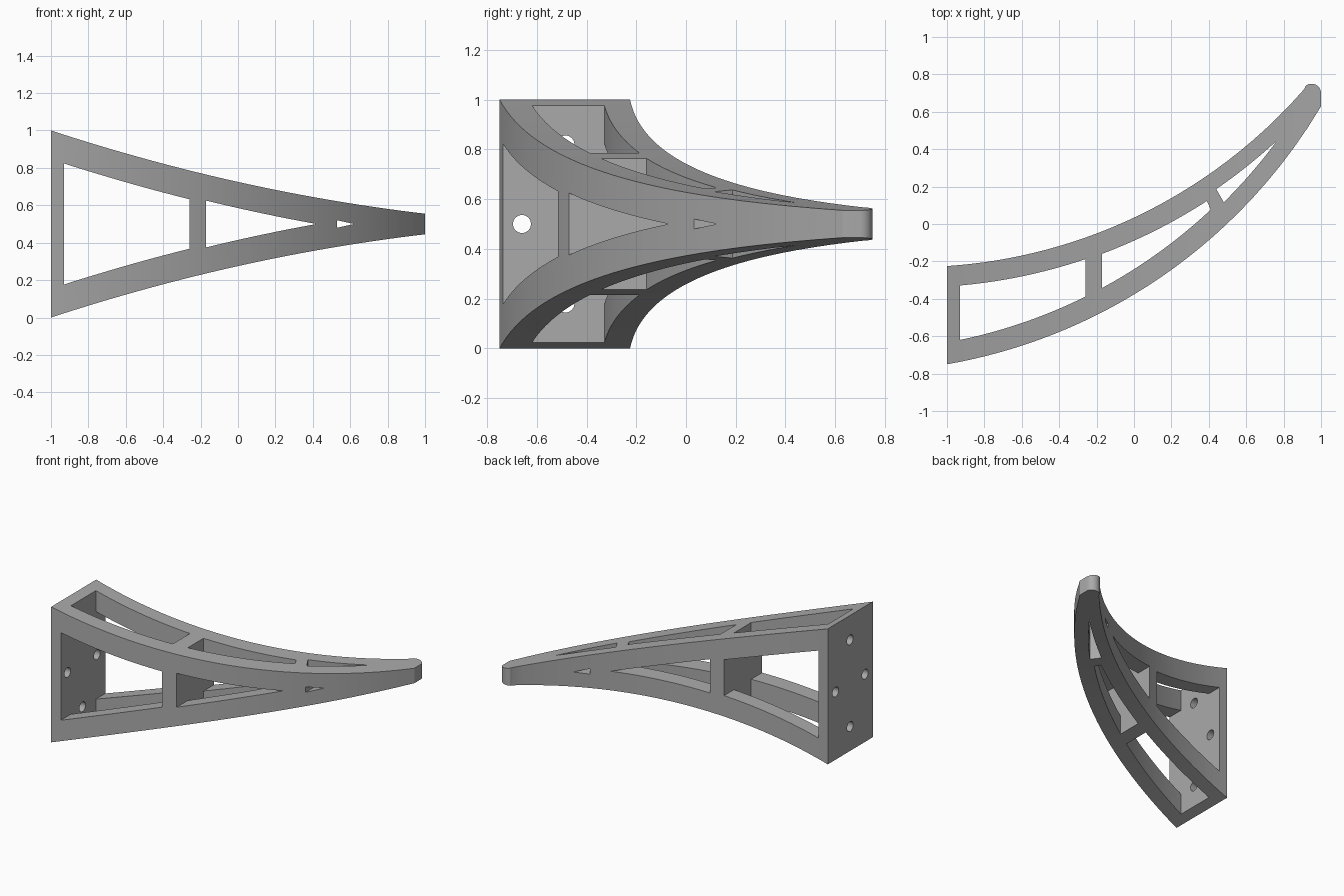
import bpy, bmesh
from math import sqrt, sin, cos, pi, radians
from mathutils import Vector

old = bpy.data.objects.get("Cube")
if old:
    bpy.data.objects.remove(old, do_unlink=True)

steel = bpy.data.materials.new("grey")
steel.use_nodes = True
grey = (0.4, 0.4, 0.4, 1)
steel.diffuse_color = grey
steel.node_tree.nodes["Principled BSDF"].inputs["Base Color"].default_value = grey

FRONT, BACK = (-1.498, 2.112), (-1.185, 2.55)   # centres of the two long arcs


def spread(a, b, n=28):
    return [a + (b - a) * i / n for i in range(n + 1)]


def arc(centre, radius, a, b):
    """Lower side of a circle between two x positions."""
    return [(x, centre[1] - sqrt(radius ** 2 - (x - centre[0]) ** 2)) for x in spread(a, b)]


def edge(drop, a, b):
    """Upper side outline of the taper, lowered by drop."""
    return [(x, 0.725 - 0.2225 * x + 0.0525 * x * x - drop) for x in spread(a, b)]


def mirrored(top):
    """Close a top edge with its reflection in the middle height."""
    low = [(x, 1 - z) for x, z in reversed(top)]
    if abs(top[-1][1] - 0.5) < 1e-5:
        low = low[1:]
    return top + low


def prisms(name, profiles, place, lo, hi):
    """Extrude closed profiles; place maps (u, v, depth) to x, y, z."""
    bm = bmesh.new()
    for pts in profiles:
        base = bm.faces.new([bm.verts.new(place(u, v, lo)) for u, v in pts])
        ext = bmesh.ops.extrude_face_region(bm, geom=[base])
        verts = [g for g in ext["geom"] if isinstance(g, bmesh.types.BMVert)]
        bmesh.ops.translate(bm, verts=verts, vec=Vector(place(0, 0, hi)) - Vector(place(0, 0, lo)))
    bmesh.ops.recalc_face_normals(bm, faces=bm.faces)
    mesh = bpy.data.meshes.new(name)
    bm.to_mesh(mesh)
    bm.free()
    mesh.materials.append(steel)
    obj = bpy.data.objects.new(name, mesh)
    bpy.context.collection.objects.link(obj)
    return obj


def along_z(u, v, d):
    return (u, v, d)


def along_y(u, v, d):
    return (u, d, v)


def along_x(u, v, d):
    return (d, u, v)


# Curved arm with a rounded tip
tip = [(0.95 + 0.05 * cos(radians(t)), 0.70 + 0.05 * sin(radians(t))) for t in range(0, 140, 12)]
plan = arc(FRONT, 2.905, -1, 1) + tip + arc(BACK, 2.781, 0.912, -1)
bracket = prisms("curved_bracket", [plan], along_z, -0.2, 1.2)

# Taper towards the tip
taper = prisms("taper_cutter", [mirrored(edge(0, -1.1, 1.1))], along_y, -2, 2)

# Windows through the height
bays = [(-0.93, -0.26, -0.93, -0.26, 2.79, 2.89),
        (-0.17, 0.41, -0.17, 0.39, 2.79, 2.893),
        (0.48, 0.757, 0.44, 0.757, 2.81, 2.868)]
plan_windows = [arc(FRONT, r1, a, b) + arc(BACK, r2, d, c) for a, b, c, d, r1, r2 in bays]
plan_cut = prisms("plan_window_cutter", plan_windows, along_z, -1, 2)

# Windows through the depth
second = [(x, 0.5 + 0.125 * (1 - t) * (1 - 0.15 * t))
          for x, t in zip(spread(-0.17, 0.42), spread(0, 1))]
front_windows = [mirrored(edge(0.154, -0.93, -0.26)), mirrored(second),
                 [(0.53, 0.52), (0.62, 0.5), (0.53, 0.48)]]
front_cut = prisms("front_window_cutter", front_windows, along_y, -2, 2)

# Four bolt holes in the mounting plate
holes = [[(cy + 0.036 * cos(2 * pi * i / 32), cz + 0.036 * sin(2 * pi * i / 32)) for i in range(32)]
         for cy, cz in [(-0.66, 0.5), (-0.315, 0.5), (-0.485, 0.82), (-0.485, 0.18)]]
hole_cut = prisms("bolt_hole_cutter", holes, along_x, -1.2, -0.85)

bpy.context.view_layer.objects.active = bracket
for cutter, op in [(taper, "INTERSECT"), (plan_cut, "DIFFERENCE"),
                   (front_cut, "DIFFERENCE"), (hole_cut, "DIFFERENCE")]:
    mod = bracket.modifiers.new(cutter.name, "BOOLEAN")
    mod.operation, mod.solver, mod.object = op, "EXACT", cutter
    bpy.ops.object.modifier_apply(modifier=mod.name)
    bpy.data.objects.remove(cutter, do_unlink=True)

for o in bpy.context.selected_objects:
    o.select_set(False)
bracket.select_set(True)
bpy.ops.object.shade_smooth_by_angle(angle=radians(25))
